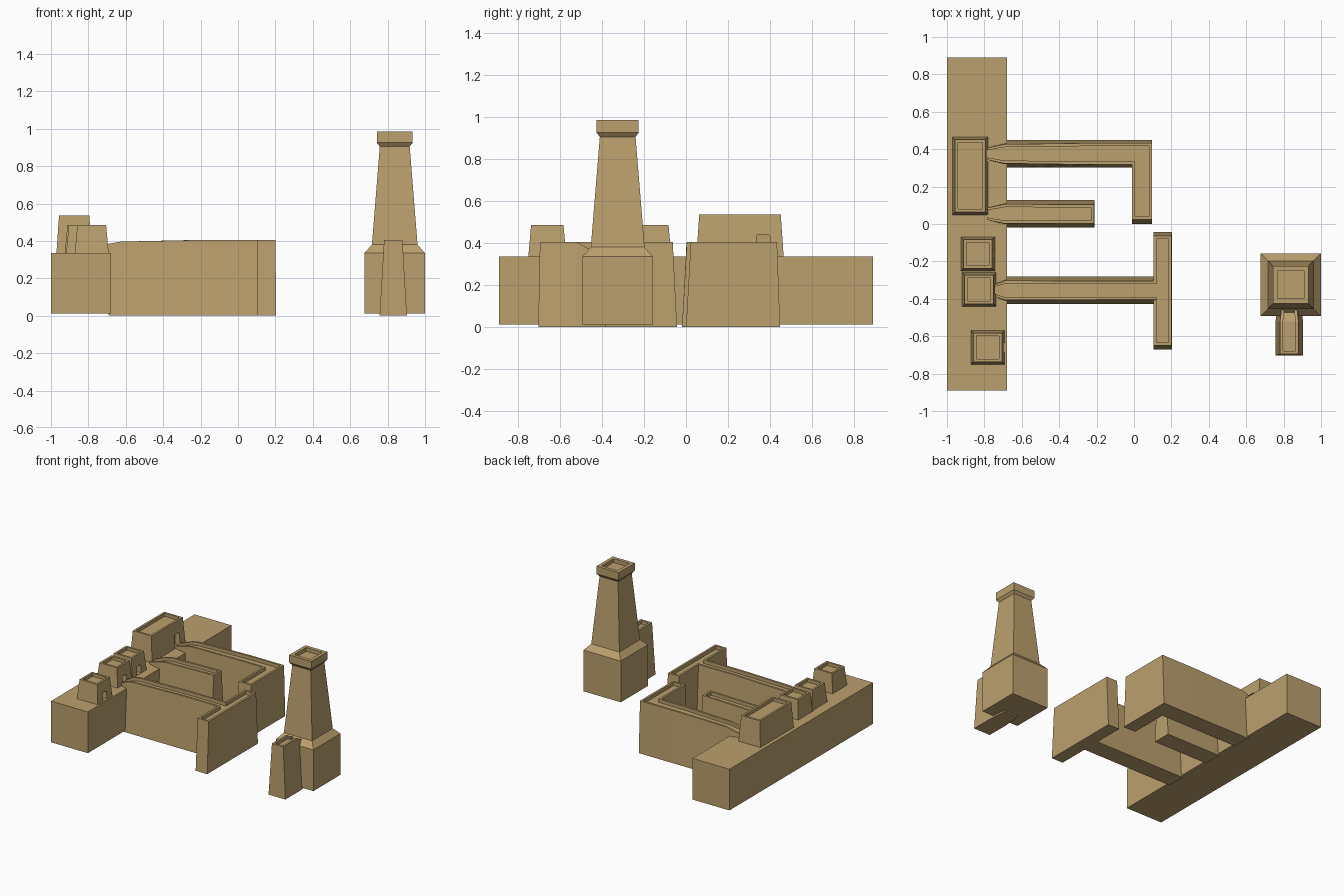
import bpy, bmesh

if "Cube" in bpy.data.objects:
    bpy.data.objects.remove(bpy.data.objects["Cube"])

mat = bpy.data.materials.new("sandstone")
mat.diffuse_color = (0.50, 0.353, 0.155, 1)
mat.use_nodes = True
mat.node_tree.nodes["Principled BSDF"].inputs["Base Color"].default_value = mat.diffuse_color
LIP = 0.016       # parapet thickness
FLOOR = 0.378     # walkway height
TOP = 0.405       # parapet height


def make(name, bm):
    bmesh.ops.remove_doubles(bm, verts=bm.verts, dist=1e-5)
    bmesh.ops.dissolve_degenerate(bm, edges=bm.edges, dist=1e-5)
    bmesh.ops.recalc_face_normals(bm, faces=bm.faces)
    me = bpy.data.meshes.new(name)
    bm.to_mesh(me)
    bm.free()
    me.materials.append(mat)
    ob = bpy.data.objects.new(name, me)
    bpy.context.collection.objects.link(ob)
    return ob


def stack(name, cx, cy, rings):
    """Loft of rectangles: each ring is (half x, half y, z)."""
    bm = bmesh.new()
    loops = [[bm.verts.new((cx + sx * hx, cy + sy * hy, z))
              for sx, sy in ((-1, -1), (1, -1), (1, 1), (-1, 1))]
             for hx, hy, z in rings]
    for a, b in zip(loops, loops[1:]):
        for i in range(4):
            j = (i + 1) % 4
            bm.faces.new((a[i], a[j], b[j], b[i]))
    bm.faces.new(loops[0])
    bm.faces.new(loops[-1])
    return make(name, bm)


def channel(name, axis, c, stations):
    """Battered wall with a walkway between two parapets.
    station: (u, half base, half top, z base, z top, z floor, z left lip, base offset)"""
    bm = bmesh.new()
    loops = []
    for u, hb, ht, zb, zt, zf, zl, du in stations:
        w = min(LIP, ht * 0.4)
        prof = [(-hb, zb, du), (-ht, zt if zl >= zt else zf, 0),
                (w - ht, zl, 0), (w - ht, zf, 0), (ht - w, zf, 0),
                (ht - w, zt, 0), (ht, zt, 0), (hb, zb, du)]
        loops.append([bm.verts.new((u + d, c + v, z) if axis == 'x' else (c + v, u + d, z))
                      for v, z, d in prof])
    for a, b in zip(loops, loops[1:]):
        for i in range(8):
            j = (i + 1) % 8
            bm.faces.new((a[i], a[j], b[j], b[i]))
    bm.faces.new(loops[0])
    bm.faces.new(loops[-1])
    return make(name, bm)


def st(u, hb, ht, zf=FLOOR, zl=TOP, du=0.0):
    return (u, hb, ht, 0.0, TOP, zf, zl, du)


def capped(u, hb, ht, du, first):
    """Stations that close the walkway at a wall end."""
    s = 1 if first else -1
    seq = [st(u, hb, ht, TOP, TOP, du), st(u + s * LIP, hb, ht, TOP), st(u + s * LIP, hb, ht)]
    return seq if first else seq[::-1]


def ramp(x_end):
    """Narrow neck from the terrace up to full wall width."""
    return [(x_end, 0.032, 0.032, 0.33, 0.352, 0.338, 0.352, 0),
            (-0.69, 0.073, 0.052, 0.0, 0.385, 0.36, 0.385, 0),
            (-0.63, 0.073, 0.052, 0.0, 0.396, 0.37, 0.396, 0)]


def cut_door(ob, x, y, w, z_top):
    cutter = stack("door_cutter", x, y, [(0.045, w / 2, 0.336), (0.045, w / 2, z_top - 0.012),
                                         (0.045, w / 2 - 0.006, z_top)])
    mod = ob.modifiers.new("door", 'BOOLEAN')
    mod.operation = 'DIFFERENCE'
    mod.solver = 'EXACT'
    mod.object = cutter
    bpy.context.view_layer.objects.active = ob
    bpy.ops.object.modifier_apply(modifier=mod.name)
    bpy.data.objects.remove(cutter)


def house(name, cx, cy, hx, hy, top, door_y, door_w, door_top):
    tx, ty = hx - 0.014, hy - 0.014
    ob = stack(name, cx, cy, [(hx, hy, 0.33), (tx, ty, top), (tx - LIP, ty - LIP, top),
                              (tx - LIP, ty - LIP, top - 0.025)])
    cut_door(ob, cx + hx, door_y, door_w, door_top)


# Terrace and the houses on it
stack("terrace", -0.84, 0, [(0.16, 0.89, 0.012), (0.16, 0.89, 0.335)])
house("large_house", -0.876, 0.257, 0.095, 0.208, 0.535, 0.367, 0.064, 0.44)
house("house_north", -0.835, -0.16, 0.091, 0.091, 0.485, -0.16, 0.05, 0.40)
house("house_middle", -0.828, -0.35, 0.091, 0.091, 0.485, -0.35, 0.05, 0.40)
house("house_south", -0.782, -0.66, 0.091, 0.091, 0.485, -0.66, 0.05, 0.40)

# Long walls running out from the terrace
channel("north_wall", 'x', 0.375, ramp(-0.785) + [st(-0.2, 0.073, 0.058), st(0.004, 0.073, 0.058)])
channel("inner_wall", 'x', 0.054, ramp(-0.785) + capped(-0.215, 0.073, 0.05, 0.004, False))
channel("south_wall", 'x', -0.355, ramp(-0.745) + [st(-0.2, 0.073, 0.05), st(0.12, 0.073, 0.05)])

# Cross walls, with the inner parapet opened where a long wall joins
channel("north_cross_wall", 'y', 0.043,
        capped(0.023, 0.053, 0.053, -0.023, True)
        + [st(0.333, 0.053, 0.053), st(0.333, 0.053, 0.053, zl=FLOOR),
           st(0.417, 0.053, 0.053, zl=FLOOR), st(0.417, 0.053, 0.053)]
        + capped(0.433, 0.053, 0.053, 0.015, False))
channel("south_cross_wall", 'y', 0.153,
        capped(-0.65, 0.05, 0.048, -0.022, True)
        + [st(-0.389, 0.05, 0.048), st(-0.389, 0.05, 0.048, zl=FLOOR),
           st(-0.321, 0.05, 0.048, zl=FLOOR), st(-0.321, 0.05, 0.048)]
        + capped(-0.063, 0.05, 0.048, 0.02, False))

# Watch tower: block base, sloped shoulder, tapering shaft, parapet crown
stack("tower", 0.838, -0.325,
      [(0.162, 0.168, 0.012), (0.162, 0.168, 0.335), (0.122, 0.128, 0.38), (0.08, 0.085, 0.905),
       (0.096, 0.1, 0.925), (0.096, 0.1, 0.985), (0.07, 0.073, 0.985), (0.07, 0.073, 0.955)])
# Short wall leading to the tower
channel("tower_wall", 'y', 0.83,
        capped(-0.695, 0.073, 0.049, -0.008, True)
        + [st(-0.52, 0.073, 0.049),
           (-0.44, 0.06, 0.04, 0.0, 0.36, 0.345, 0.36, 0.06)])
